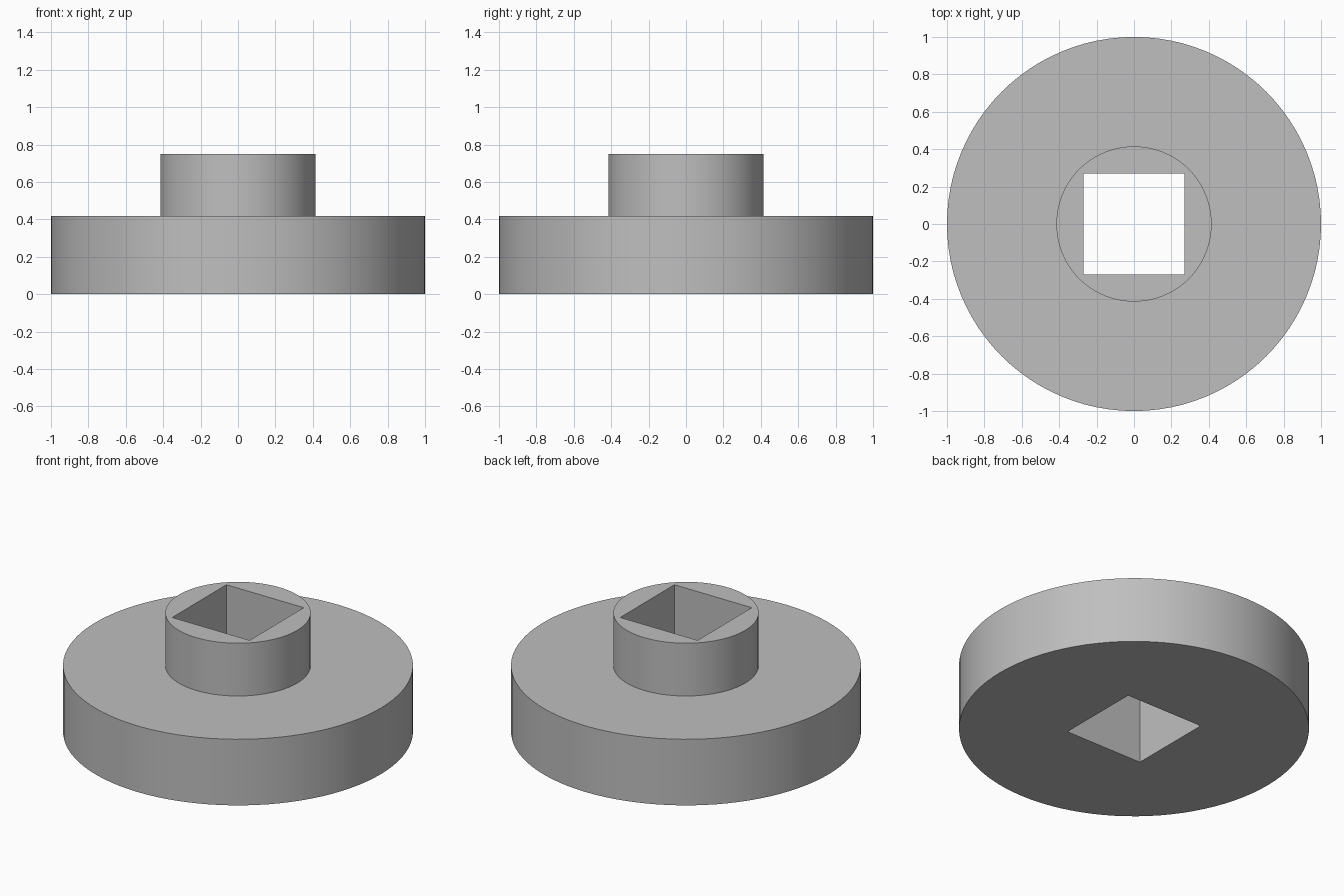
import bpy
import bmesh
from math import cos, sin, tau, radians

cube = bpy.data.objects.get("Cube")
if cube:
    bpy.data.objects.remove(cube, do_unlink=True)

SEGMENTS = 96
BASE_RADIUS, BASE_TOP = 1.0, 0.417
HUB_RADIUS, HUB_TOP = 0.415, 0.75
HOLE_HALF = 0.27

grey = bpy.data.materials.new("plain grey")
grey.use_nodes = True
colour = (0.52, 0.52, 0.52, 1)
grey.diffuse_color = colour
grey.node_tree.nodes["Principled BSDF"].inputs["Base Color"].default_value = colour

bm = bmesh.new()


def ring(size, z, square=False):
    """Loop of vertices on a circle, or on a square at the same angles."""
    verts = []
    for i in range(SEGMENTS):
        c, s = cos(tau * i / SEGMENTS), sin(tau * i / SEGMENTS)
        r = size / max(abs(c), abs(s)) if square else size
        verts.append(bm.verts.new((r * c, r * s, z)))
    return verts


# Section from the bottom of the square bore, round the outside, to its top
rings = [
    ring(HOLE_HALF, 0, square=True),
    ring(BASE_RADIUS, 0),
    ring(BASE_RADIUS, BASE_TOP),
    ring(HUB_RADIUS, BASE_TOP),
    ring(HUB_RADIUS, HUB_TOP),
    ring(HOLE_HALF, HUB_TOP, square=True),
]

# Skin each ring to the next; the last joins the first to form the bore walls
for a, b in zip(rings, rings[1:] + rings[:1]):
    for i in range(SEGMENTS):
        j = (i + 1) % SEGMENTS
        bm.faces.new((a[i], a[j], b[j], b[i]))
bmesh.ops.recalc_face_normals(bm, faces=bm.faces)

mesh = bpy.data.meshes.new("flanged_hub")
bm.to_mesh(mesh)
bm.free()
mesh.materials.append(grey)
hub = bpy.data.objects.new("flanged_hub", mesh)
bpy.context.collection.objects.link(hub)

# Smooth round walls, sharp rims and bore corners
bpy.ops.object.select_all(action="DESELECT")
hub.select_set(True)
bpy.context.view_layer.objects.active = hub
bpy.ops.object.shade_smooth_by_angle(angle=radians(30))
